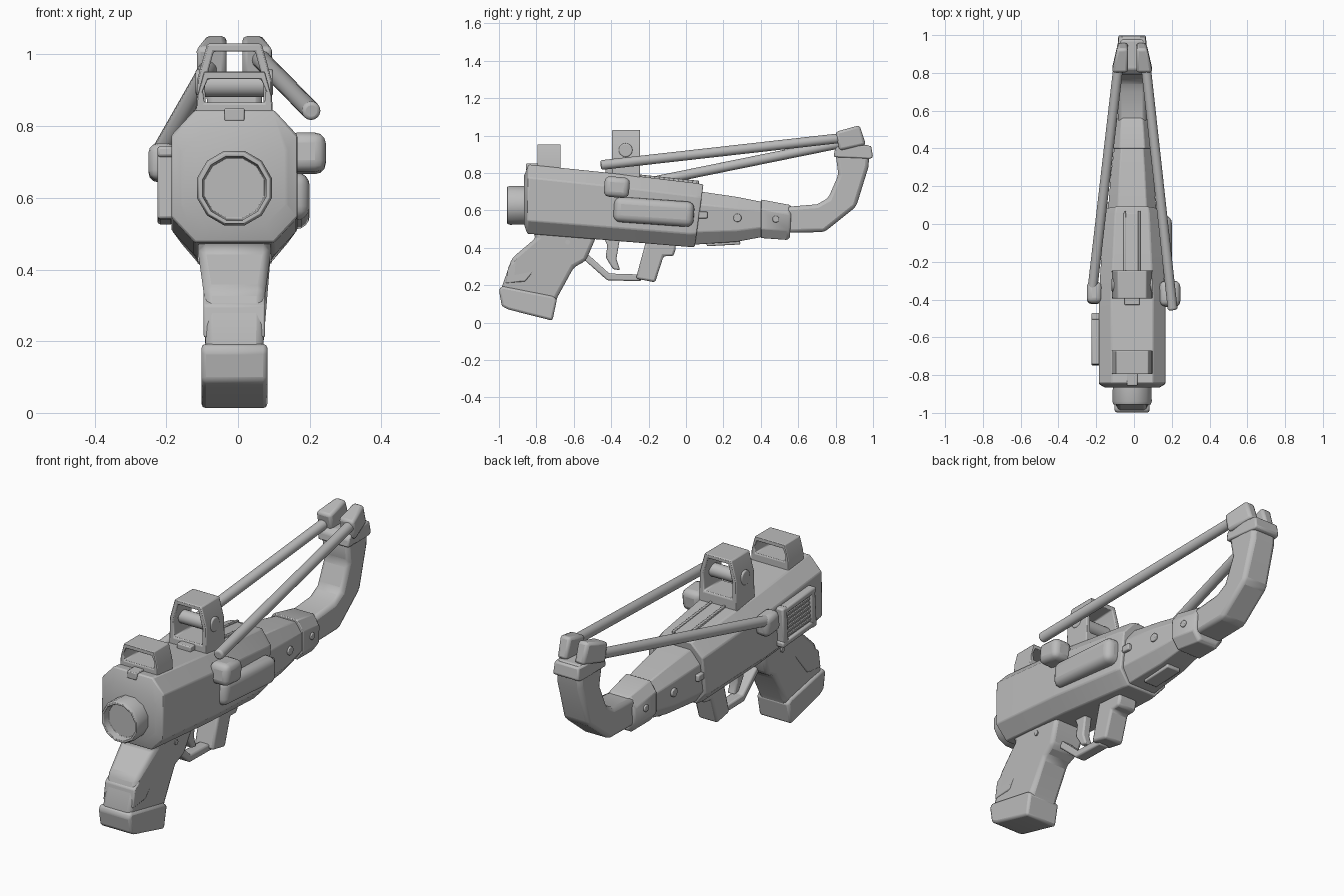
import bpy, bmesh, math
from mathutils import Vector

if "Cube" in bpy.data.objects:
    bpy.data.objects.remove(bpy.data.objects["Cube"])

CX = -0.01  # centre line of the body
grey = bpy.data.materials.new("grey")
grey.diffuse_color = (0.5, 0.5, 0.5, 1)
grey.use_nodes = True
grey.node_tree.nodes["Principled BSDF"].inputs["Base Color"].default_value = grey.diffuse_color


def make(name, bm, bevel=0.0, seg=2, angle=30):
    bmesh.ops.recalc_face_normals(bm, faces=bm.faces)
    me = bpy.data.meshes.new(name)
    bm.to_mesh(me)
    bm.free()
    me.materials.append(grey)
    ob = bpy.data.objects.new(name, me)
    ob.location.x = CX
    bpy.context.collection.objects.link(ob)
    if bevel:
        m = ob.modifiers.new("bevel", 'BEVEL')
        m.width, m.segments, m.limit_method = bevel, seg, 'ANGLE'
        m.angle_limit = math.radians(angle)
    return ob


def bridge(name, rings, bevel=0.0, closed=False):
    """Skin a series of equal rings; closed joins last to first, else caps."""
    bm = bmesh.new()
    vs = [[bm.verts.new(p) for p in r] for r in rings]
    n, k = len(vs[0]), len(vs)
    for i in range(k if closed else k - 1):
        a, b = vs[i], vs[(i + 1) % k]
        for j in range(n):
            bm.faces.new((a[j], a[(j + 1) % n], b[(j + 1) % n], b[j]))
    if not closed:
        bm.faces.new(vs[0])
        bm.faces.new(vs[-1])
    return make(name, bm, bevel)


def octagon(y, hw, zt, zb, c, d, lean=0.0):
    zm = (zt + zb) / 2
    half = [(hw - c, zt), (hw, zt - d), (hw, zb + d), (hw - c, zb)]
    pts = half + [(-x, z) for x, z in reversed(half)]
    return [(x, y + lean * (z - zm), z) for x, z in pts]


def prism(name, pts, x1, x0=None, bevel=0.012):
    """Side outline (y, z) widened to x1 (number or one per point)."""
    xs = x1 if isinstance(x1, list) else [x1] * len(pts)
    x0s = [-x for x in xs] if x0 is None else [x0] * len(pts)
    return bridge(name, [[(x, y, z) for x, (y, z) in zip(w, pts)] for w in (x0s, xs)], bevel)


def box(name, c, size, bevel=0.0, tilt=0.0, seg=2):
    bm = bmesh.new()
    bmesh.ops.create_cube(bm, size=1)
    bmesh.ops.scale(bm, vec=size, verts=bm.verts)
    ob = make(name, bm, bevel, seg)
    ob.location = (c[0] + CX, c[1], c[2])
    ob.rotation_euler.x = math.radians(tilt)
    return ob


def rod(name, a, b, r, n=20, bevel=0.0):
    a, b = Vector(a), Vector(b)
    bm = bmesh.new()
    bmesh.ops.create_cone(bm, cap_ends=True, segments=n, radius1=r, radius2=r, depth=(b - a).length)
    ob = make(name, bm, bevel, 3, 40)
    ob.location = (a + b) / 2 + Vector((CX, 0, 0))
    ob.rotation_euler = (b - a).to_track_quat('Z', 'Y').to_euler()
    return ob


def frame(name, outer, inner, y0, y1, bevel=0.006):
    """Sight hoop: half outlines (x, z) mirrored, hollow along y."""
    o, i = ([*h, *[(-x, z) for x, z in reversed(h)]] for h in (outer, inner))
    rings = [[(x, y, z) for x, z in h] for h, y in ((o, y0), (o, y1), (i, y1), (i, y0))]
    return bridge(name, rings, bevel, closed=True)


# main body, fore stock, clamp band
bridge("body", [octagon(-.866, .145, .785, .525, .06, .06),
                octagon(-.845, .176, .845, .475, .065, .07, .02),
                octagon(-.40, .176, .798, .44, .065, .07, .07),
                octagon(.035, .15, .745, .405, .06, .07, .14),
                octagon(.07, .143, .738, .405, .06, .07, .14)], .006)
bridge("fore_stock", [octagon(.03, .13, .705, .415, .05, .07, .1),
                      octagon(.27, .112, .672, .432, .045, .06),
                      octagon(.42, .092, .642, .46, .035, .05)], .005)
bridge("clamp_band", [octagon(.40, .103, .658, .452, .035, .05),
                      octagon(.545, .092, .63, .442, .035, .05, .05),
                      octagon(.56, .082, .62, .455, .035, .05, .05)], .005)

# curved front arm with collar and forked tip
prism("front_arm", [(.53, .48), (.74, .484), (.91, .62), (.975, .83), (.985, .95),
                    (.82, .95), (.80, .90), (.815, .79), (.76, .665), (.70, .632), (.53, .618)],
      [.075] * 3 + [.07] * 2 + [.08] * 2 + [.075] * 4, bevel=.02)
prism("arm_collar", [(.795, .925), (.79, .885), (.985, .875), (1.0, .885), (.99, .945), (.82, .95)],
      [.088, .088, .075, .072, .07, .088], bevel=.008)
for s, side in ((-1, "left"), (1, "right")):
    prism("tip_prong_" + side, [(.80, 1.02), (.928, 1.055), (.962, .95), (.82, .92)],
          [s * .108, s * .08, s * .075, s * .108], s * .022, .014)
    # pins and side clips
    rod("stock_pin_" + side, (s * .09, .275, .56), (s * .121, .275, .56), .022, 16, .004)
    rod("band_pin_" + side, (s * .07, .48, .553), (s * .104, .48, .553), .018, 16, .004)
    rod("grip_pin_" + side, (s * .05, -.633, .43), (s * .103, -.633, .43), .013, 12)
    rod("lens_cap_" + side, (s * .08, -.323, .922), (s * .108, -.323, .922), .037, 20, .006)
    box("side_clip_" + side, (s * .128, .09, .575), (.03, .05, .035), .006)
    box("top_rail_" + side, (s * .038, -.10, .766), (.012, .34, .02), .003, -6)
box("stock_underplate", (0, .2, .428), (.08, .18, .03), .006, 3)
box("rail_bed", (0, -.1, .762), (.09, .32, .014), .004, -6)

# bow rods and their mounts
rod("bow_rod_right", (.215, -.455, .842), (.07, .86, .99), .026, 24, .01)
rod("bow_rod_left", (-.213, -.37, .715), (-.07, .86, .965), .026, 24, .01)
box("rod_mount_right", (.2, -.37, .724), (.11, .135, .11), .03, -5, 3)
box("rod_mount_left", (-.2, -.365, .698), (.08, .115, .105), .028, -5, 3)
box("side_pod", (.155, -.172, .592), (.11, .43, .135), .038, -4, 4)

# louvred panel on the left
PY, PZ = -.61, .635
box("vent_back", (-.18, PY, PZ), (.04, .25, .18), .004, -4)
for s in (-1, 1):
    box("vent_rim_long", (-.192, PY, PZ + s * .085), (.046, .27, .03), .008, -4)
    box("vent_rim_short", (-.192, PY + s * .115, PZ), (.046, .038, .19), .008, -4)
for i in range(6):
    box("vent_slat", (-.199, PY, PZ - .055 + i * .022), (.016, .2, .01), 0, -4)

# rear tube with a recessed end
ring = lambda r, y: [(r * math.cos(math.tau * (i + .5) / 12), y, .627 + r * math.sin(math.tau * (i + .5) / 12)) for i in range(12)]
bridge("rear_tube", [ring(.105, -.84), ring(.108, -.94), ring(.102, -.956), ring(.092, -.956),
                     ring(.087, -.92)], .002)

# sights
frame("rear_sight", [(.108, .81), (.105, .88), (.085, .953)],
      [(.084, .866), (.088, .90), (.074, .931)], -.795, -.67)
box("rear_sight_tab", (0, -.82, .832), (.056, .07, .036), .004)
frame("front_sight", [(.108, .77), (.104, .93), (.076, 1.03)],
      [(.08, .835), (.082, .92), (.058, 1.008)], -.395, -.245)
rod("lens_tube", (-.09, -.323, .915), (.09, -.323, .915), .034, 20)
box("front_sight_tab", (0, -.40, .812), (.08, .06, .03), .005)

# grip, butt, trigger and guard
prism("grip", [(-.83, .50), (-.80, .455), (-.93, .345), (-.985, .19), (-.98, .13), (-.70, .10),
               (-.685, .14), (-.60, .295), (-.535, .33), (-.484, .45), (-.49, .50)],
      [.10, .10, .082, .08, .08, .08, .08, .08, .085, .10, .10], bevel=.022)
prism("grip_butt", [(-.985, .195), (-1.0, .175), (-.985, .088), (-.95, .07), (-.714, .01), (-.69, .125), (-.715, .142)],
      .092, bevel=.022)
prism("grip_panel", [(-.95, .30), (-.965, .21), (-.86, .22), (-.70, .41), (-.79, .43)], .086, bevel=.006)
prism("trigger", [(-.445, .47), (-.35, .47), (-.372, .34), (-.352, .28), (-.39, .285), (-.43, .35), (-.42, .41)],
      .022, bevel=.008)
prism("trigger_guard", [(-.555, .345), (-.42, .225), (-.24, .222), (-.24, .257), (-.41, .262), (-.53, .37)],
      .03, bevel=.008)
prism("guard_block", [(-.21, .45), (-.055, .45), (-.056, .39), (-.067, .355), (-.12, .355), (-.165, .215), (-.268, .235)],
      .055, bevel=.012)

# smooth rounded surfaces, keep edges sharp
for ob in bpy.data.objects:
    ob.select_set(True)
    bpy.context.view_layer.objects.active = ob
bpy.ops.object.shade_smooth_by_angle(angle=math.radians(30))
